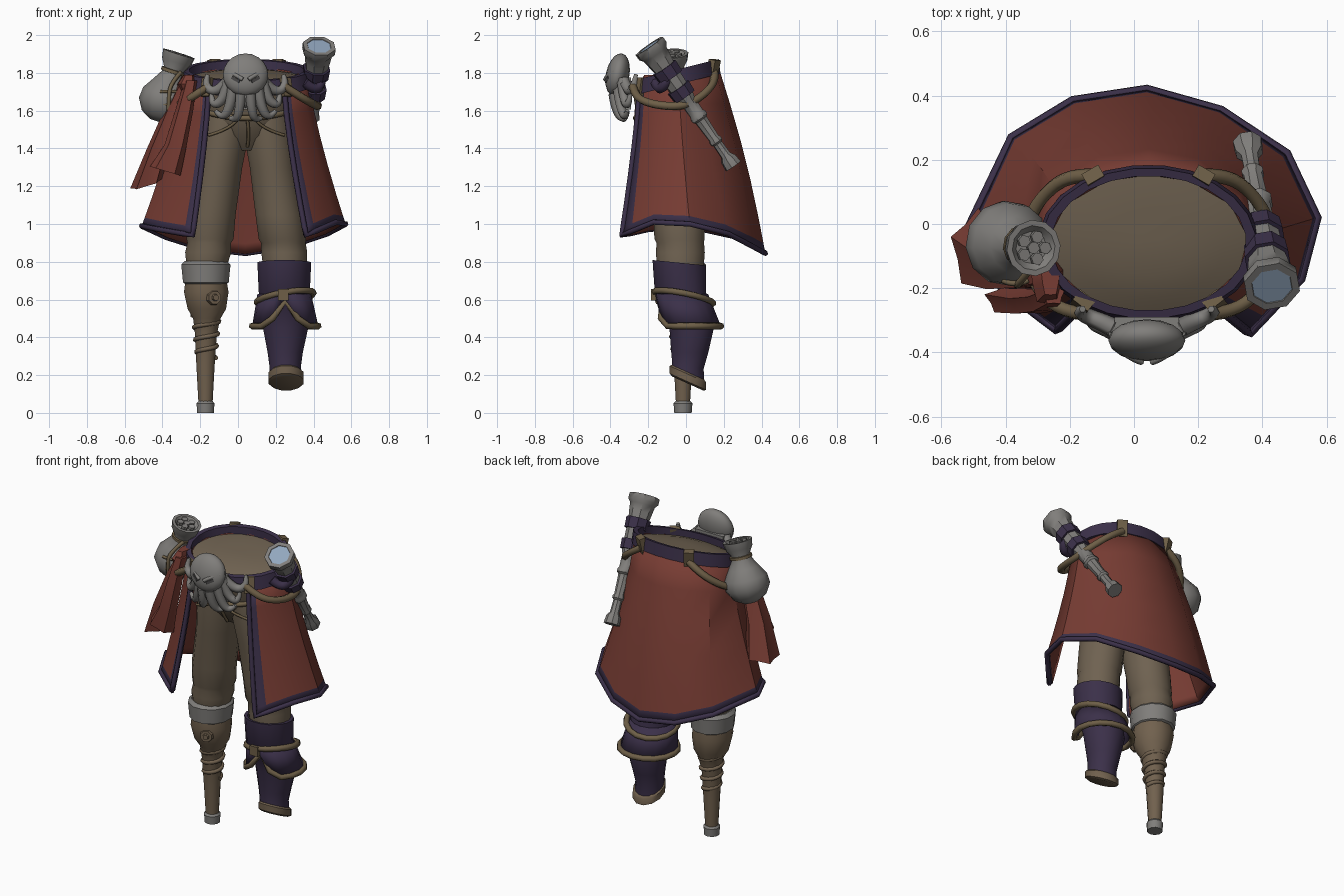
import bpy, bmesh, math
from mathutils import Vector

if "Cube" in bpy.data.objects:
    bpy.data.objects.remove(bpy.data.objects["Cube"])


def material(name, r, g, b):
    m = bpy.data.materials.new(name)
    lin = [((c / 255 + 0.055) / 1.055) ** 2.4 for c in (r, g, b)]
    m.diffuse_color = (*lin, 1)
    m.use_nodes = True
    m.node_tree.nodes["Principled BSDF"].inputs["Base Color"].default_value = m.diffuse_color
    return m


RED = material("red_cloth", 119, 60, 51)
PURPLE = material("purple_leather", 59, 48, 73)
BROWN = material("brown_trousers", 111, 98, 81)
TAN = material("tan_strap", 110, 95, 71)
WOOD = material("wood", 113, 97, 78)
GREY = material("grey_metal", 128, 126, 123)
DARK = material("dark_grey", 74, 72, 72)
GLASS = material("pale_blue_glass", 146, 167, 190)


def finish(name, bm, mats, angle=38):
    me = bpy.data.meshes.new(name)
    bm.to_mesh(me)
    bm.free()
    for m in mats:
        me.materials.append(m)
    me.shade_smooth()
    me.set_sharp_from_angle(angle=math.radians(angle))
    ob = bpy.data.objects.new(name, me)
    bpy.context.collection.objects.link(ob)
    return ob


def loft(name, rings, mat, n=16, caps=True, pleat=0, angle=38):
    """Skin elliptical rings (cx, cy, z, rx, ry, y slope, x slope)."""
    bm = bmesh.new()
    loops = []
    for ring in rings:
        cx, cy, z, rx, ry, sy, sx = (tuple(ring) + (0, 0))[:7]
        loop = []
        for i in range(n):
            a = 2 * math.pi * (i + 0.5) / n
            k = 1 - pleat * (i % 2)
            dx, dy = rx * k * math.cos(a), ry * k * math.sin(a)
            loop.append(bm.verts.new((cx + dx, cy + dy, z + sy * dy + sx * dx)))
        loops.append(loop)
    for a, b in zip(loops, loops[1:]):
        for i in range(n):
            j = (i + 1) % n
            bm.faces.new((a[i], a[j], b[j], b[i]))
    if caps:
        bm.faces.new(loops[0][::-1])
        bm.faces.new(loops[-1])
    bmesh.ops.remove_doubles(bm, verts=bm.verts, dist=1e-5)
    bmesh.ops.recalc_face_normals(bm, faces=bm.faces)
    return finish(name, bm, [mat], angle)


def turned(name, start, end, profile, mat, n=10):
    """Lathe (distance, radius) pairs along the axis from start to end."""
    ob = loft(name, [(0, 0, d, r, r) for d, r in profile], mat, n)
    axis = Vector(end) - Vector(start)
    ob.rotation_euler = axis.to_track_quat('Z', 'Y').to_euler()
    ob.location = start
    return ob


def tube(name, pts, r, mat, radii=None, cyclic=False, kind='NURBS'):
    cu = bpy.data.curves.new(name, 'CURVE')
    cu.dimensions = '3D'
    cu.bevel_depth, cu.bevel_resolution, cu.resolution_u = r, 1, 5
    cu.use_fill_caps = True
    sp = cu.splines.new(kind)
    sp.points.add(len(pts) - 1)
    for i, p in enumerate(pts):
        sp.points[i].co = (*p, 1)
        sp.points[i].radius = radii[i] if radii else 1
    sp.use_cyclic_u = cyclic
    if kind == 'NURBS':
        sp.order_u = 3
        sp.use_endpoint_u = not cyclic
    cu.materials.append(mat)
    ob = bpy.data.objects.new(name, cu)
    bpy.context.collection.objects.link(ob)
    return ob


def ball(name, loc, scale, mat, tilt=0, seg=16):
    bm = bmesh.new()
    bmesh.ops.create_uvsphere(bm, u_segments=seg, v_segments=seg // 2 + 2, radius=1)
    ob = finish(name, bm, [mat])
    ob.location, ob.scale, ob.rotation_euler = loc, scale, (tilt, 0, 0)
    return ob


def box(name, loc, size, mat, rot=(0, 0, 0)):
    bm = bmesh.new()
    bmesh.ops.create_cube(bm, size=1)
    bmesh.ops.scale(bm, vec=size, verts=bm.verts)
    ob = finish(name, bm, [mat])
    ob.location, ob.rotation_euler = loc, rot
    return ob


CX, CY = 0.045, -0.06


def waist(deg, rx, ry, dz=0):
    a = math.radians(deg)
    y = ry * math.sin(a)
    return Vector((CX + rx * math.cos(a), CY + y, 1.775 + dz + 0.25 * y))


# Trousers: hips with a gently domed top, and two legs
loft("trouser_hips", [(CX, -.045, 1.39, .12, .1), (CX, -.05, 1.47, .2, .165),
     (CX, CY, 1.6, .265, .205, .1), (CX, CY, 1.765, .315, .225, .25), (CX, CY, 1.782, .24, .17, .22),
     (CX, CY, 1.793, .14, .1, .18), (CX, CY, 1.797, .03, .02, .15)], BROWN, 24)
loft("left_trouser_leg", [(-.06, -.055, 1.62, .13, .17), (-.072, -.05, 1.5, .138, .178),
     (-.1, -.05, 1.3, .125, .153), (-.14, -.04, 1.05, .13, .135), (-.148, -.03, .92, .127, .13),
     (-.152, -.03, .9, .118, .124), (-.158, -.03, .85, .124, .13), (-.165, -.03, .78, .11, .115)], BROWN)
loft("right_trouser_leg", [(.15, -.055, 1.62, .13, .17), (.162, -.05, 1.5, .138, .178),
     (.185, -.045, 1.3, .125, .153), (.22, -.035, 1.05, .13, .14), (.235, -.035, .92, .128, .135),
     (.24, -.03, .9, .12, .128), (.245, -.03, .85, .124, .132), (.25, -.03, .76, .118, .125)], BROWN)
tube("waistband", [(CX + .262 * math.cos(a), CY + .208 * math.sin(a), 1.56 + .05 * math.cos(a) ** 2)
     for a in [math.pi * i / 12 for i in range(24)]], .016, TAN, cyclic=True)
tube("fly_seam", [(.05, -.265, 1.55), (.06, -.235, 1.47), (.05, -.18, 1.41)], .009, TAN)
for s in (-1, 1):
    tube("pocket_seam", [(CX + s * .05, -.268, 1.55), (CX + s * .09, -.245, 1.5),
                         (CX + s * .2, -.2, 1.47)], .008, TAN)

# Long coat skirt, open at the front, with trim on the hem and front edges
hem = [(-.24, -.33, .94), (-.41, -.2, .97), (-.51, 0, .99), (-.38, .27, .93), (-.19, .385, .87),
       (.04, .42, .845), (.27, .355, .88), (.475, .22, .95), (.57, .02, 1), (.52, -.17, 1.01), (.36, -.34, .94)]
top_angles = [233, 205, 175, 145, 115, 90, 65, 35, 5, -25, -53]
tops = [waist(a, .33, .232) for a in top_angles]
columns = [0, .27] + list(range(1, 10)) + [9.7, 10]
rows = [0, .2, .4, .6, .8, .945, 1]
bm = bmesh.new()
grid = []
for c in columns:
    i = min(int(c), 9)
    lo = Vector(hem[i]).lerp(Vector(hem[i + 1]), c - i)
    hi = tops[i].lerp(tops[i + 1], c - i)
    back = 3 <= c <= 6
    line = []
    for t in rows:
        flare = t if back else t ** 1.3
        p = hi.lerp(lo, flare)
        p.z = hi.z + (lo.z - hi.z) * t
        p.y += .02 * math.sin(math.pi * t) * back
        line.append(bm.verts.new(p))
    grid.append(line)
for c in range(len(columns) - 1):
    for r in range(len(rows) - 1):
        f = bm.faces.new((grid[c][r], grid[c + 1][r], grid[c + 1][r + 1], grid[c][r + 1]))
        f.material_index = 0 if c in (0, len(columns) - 2) or r == len(rows) - 2 else 1
# Raised piping around the coat edge
edge = [v.co.copy() for v in grid[0]] + [line[-1].co.copy() for line in grid[1:-1]] \
    + [v.co.copy() for v in reversed(grid[-1])]
coat = finish("coat_skirt", bm, [PURPLE, RED])
sol = coat.modifiers.new("thickness", 'SOLIDIFY')
sol.thickness, sol.offset, sol.material_offset = .02, -1, 1
tube("coat_piping", edge, .015, PURPLE, kind='POLY')

# Belt, belt loops and draped straps
loft("belt", [(CX, CY, 1.775 + z, rx, ry, .25) for z, rx, ry in
     ((-.04, .345, .245), (.04, .335, .235), (.04, .305, .21), (-.04, .305, .21), (-.04, .345, .245))],
     PURPLE, 24, caps=False)
for deg in (60, 120, 232, 308):
    tilt = .25 * math.sin(math.radians(deg))
    box("belt_loop", waist(deg, .335, .235, -.005), (.06, .04, .1), TAN, (tilt, 0, math.radians(deg + 90)))
for s in (-1, 1):
    tube("draped_strap", [(CX + s * x, y, z) for x, y, z in
         ((.17, .15, 1.8), (.25, .155, 1.75), (.34, .08, 1.67), (.385, -.02, 1.62), (.365, -.17, 1.63),
          (.29, -.27, 1.67), (.2, -.28, 1.73))], .022, TAN)

# Octopus buckle
ball("buckle_head", (.04, -.362, 1.79), (.12, .062, .115), GREY, math.radians(-12))
ball("buckle_snout", (.04, -.35, 1.70), (.065, .05, .085), GREY)
box("buckle_plate", (.04, -.305, 1.69), (.2, .03, .17), GREY)
arms = [((.025, -.38, 1.69), (.03, -.37, 1.61), (.05, -.335, 1.55), (.085, -.32, 1.56)),
        ((.065, -.36, 1.73), (.075, -.355, 1.64), (.12, -.32, 1.55), (.16, -.31, 1.6)),
        ((.09, -.34, 1.77), (.11, -.33, 1.66), (.18, -.305, 1.62), (.18, -.295, 1.69)),
        ((.09, -.33, 1.76), (.15, -.3, 1.69), (.22, -.275, 1.73), (.2, -.265, 1.79))]
for s in (-1, 1):
    for arm in arms:
        tube("buckle_tentacle", [(.04 + s * x, y, z) for x, y, z in arm], .028, GREY, (1.1, 1, .8, .4))
    box("buckle_eye", (.04 + s * .05, -.412, 1.765), (.05, .02, .016), DARK, (0, s * math.radians(-28), s * .4))
    tube("buckle_brow", [(.04 + s * .015, -.428, 1.765), (.04 + s * .05, -.418, 1.79),
                         (.04 + s * .1, -.375, 1.81)], .012, GREY)

# Peg leg
loft("knee_cuff", [(-.17, -.03, .68, .11, .115), (-.17, -.03, .69, .125, .133),
     (-.17, -.03, .785, .135, .14), (-.17, -.03, .805, .115, .12)], GREY, 12)
loft("peg_leg", [(-.172, -.016, .04, .038, .038), (-.172, -.016, .25, .05, .05), (-.17, -.02, .42, .06, .062),
     (-.165, -.02, .5, .075, .08), (-.165, -.025, .55, .105, .108), (-.168, -.03, .64, .122, .125),
     (-.17, -.03, .72, .11, .115)], WOOD, 12)
loft("peg_tip", [(-.172, -.016, 0, .046, .046), (-.172, -.016, .05, .05, .05), (-.172, -.016, .062, .04, .04)], GREY, 10)
tube("peg_binding", [(-.168 + (.05 + .1 * (z - .28)) * math.cos(a), -.018 + (.05 + .1 * (z - .28)) * math.sin(a), z)
     for a, z in [(i * math.pi / 5, .29 + .0065 * i) for i in range(36)]], .013, WOOD)
turned("peg_bolt", (-.13, -.13, .61), (-.115, -.17, .61), ((0, .042), (.025, .036), (.025, .02), (.04, .016)), WOOD, 8)

# Boot with split cuff and straps
loft("boot", [(.255, .01, .165, .085, .09, -.45), (.25, .01, .25, .085, .085, -.2), (.25, .02, .32, .095, .1),
     (.252, .03, .45, .122, .12), (.25, 0, .58, .125, .125), (.245, -.03, .64, .138, .138),
     (.245, -.035, .795, .145, .145, -.1), (.245, -.035, .795, .125, .13, -.1), (.245, -.035, .75, .12, .125)], PURPLE)
loft("boot_sole", [(.255, .01, .155, .08, .085, -.45), (.255, .01, .165, .096, .1, -.45),
     (.255, .01, .205, .096, .1, -.45), (.255, .01, .215, .085, .09, -.45)], WOOD, 12)
bm = bmesh.new()
upper, lower = [], []
for i in range(17):
    a = -math.pi / 2 + 2 * math.pi * i / 16
    z = (.59, .5, .46)[min(i, 16 - i, 2)]
    k = 0.85 if i in (0, 16) else 1
    upper.append(bm.verts.new((.245 + .142 * math.cos(a), -.025 + .142 * math.sin(a), .63)))
    lower.append(bm.verts.new((.25 + .175 * k * math.cos(a), .02 + .165 * k * math.sin(a), z)))
for i in range(16):
    bm.faces.new((upper[i], lower[i], lower[i + 1], upper[i + 1]))
rim = [v.co.copy() for v in lower[:-1]]
flap = finish("boot_flap", bm, [PURPLE])
flap.modifiers.new("thickness", 'SOLIDIFY').thickness = .012
tube("flap_trim", rim, .018, TAN, cyclic=True, kind='POLY')
ring = [i * math.pi / 8 for i in range(16)]
tube("boot_strap", [(.25 + .15 * math.cos(a), -.012 + .155 * math.sin(a),
     .61 + .025 * math.cos(a) - .03 * math.sin(a)) for a in ring], .018, TAN, cyclic=True, kind='POLY')
box("strap_buckle", (.24, -.172, .625), (.055, .025, .06), TAN)

# Spyglass
big, small = Vector((.43, -.195, 1.943)), Vector((.355, .245, 1.315))
turned("spyglass", big, small, ((.012, .06), (0, .066), (0, .09), (.035, .09), (.055, .074), (.1, .068),
       (.15, .06), (.24, .056), (.34, .05), (.36, .043), (.44, .041), (.45, .048), (.47, .048), (.48, .036),
       (.6, .03), (.61, .036), (.625, .036), (.635, .026), (.71, .028), (.735, .044), (.78, .048), (.78, .03)), GREY, 8)
for d, w, r in ((.14, .065, .074), (.27, .06, .068)):
    turned("spyglass_band", big + (small - big).normalized() * d, small,
           ((0, r - .02), (0, r), (w, r - .004), (w, r - .02)), PURPLE, 8)
turned("spyglass_lens", big, small, ((.003, .066), (.014, .06)), GLASS, 8)
tube("spyglass_hanger", [waist(0, .34, .24), (.41, -.07, 1.8), (.45, -.1, 1.76), (.41, -.14, 1.7),
     waist(-25, .34, .24)], .028, PURPLE)

# Pouch with coins
base, mouth = Vector((-.425, -.055, 1.545)), Vector((-.31, -.075, 1.91))
turned("pouch", base, mouth, ((0, .045), (.03, .098), (.09, .133), (.15, .128), (.21, .09), (.26, .06),
       (.29, .057), (.33, .08), (.375, .088), (.375, .07), (.35, .05)), GREY, 12)
up = (mouth - base).normalized()
for i in range(6):
    a = i * math.pi * 2 / 5
    r = .036 if i else 0
    p = base + up * .36 + Vector((r * math.cos(a), r * math.sin(a), -.35 * r * math.cos(a)))
    turned("coin", p, p + up, ((0, .02), (.018, .02)), GREY, 6)
turned("pouch_cord", base + up * .265, mouth, ((0, .05), (.003, .067), (.02, .067), (.023, .05)), TAN, 12)
tube("pouch_lace", [base + up * .27 + Vector((.04, -.05, 0)), (-.36, -.185, 1.74), (-.365, -.195, 1.66),
                    (-.37, -.18, 1.58)], .011, TAN)
for z in (1.63, 1.7):
    tube("lace_stitch", [(-.41, -.175, z), (-.37, -.195, z + .005), (-.33, -.175, z)], .009, TAN)

# Gathered sash tails hanging at the side
loft("sash_outer_tail", [(-.27, -.14, 1.78, .03, .05), (-.345, -.15, 1.6, .05, .06), (-.42, -.13, 1.4, .065, .09),
     (-.485, -.08, 1.21, .09, .13, .1, .3), (-.475, -.08, 1.25, .04, .07)], RED, 10, pleat=.25, angle=30)
loft("sash_front_tail", [(-.25, -.22, 1.76, .035, .035), (-.285, -.24, 1.6, .05, .04), (-.33, -.245, 1.42, .062, .042),
     (-.385, -.235, 1.28, .085, .05, 0, -.3), (-.38, -.235, 1.32, .045, .025)], RED, 10, pleat=.25, angle=30)
loft("sash_knot", [(-.265, -.17, 1.7, .04, .07), (-.27, -.17, 1.74, .055, .09), (-.26, -.17, 1.79, .03, .06)],
     RED, 10, pleat=.15)
